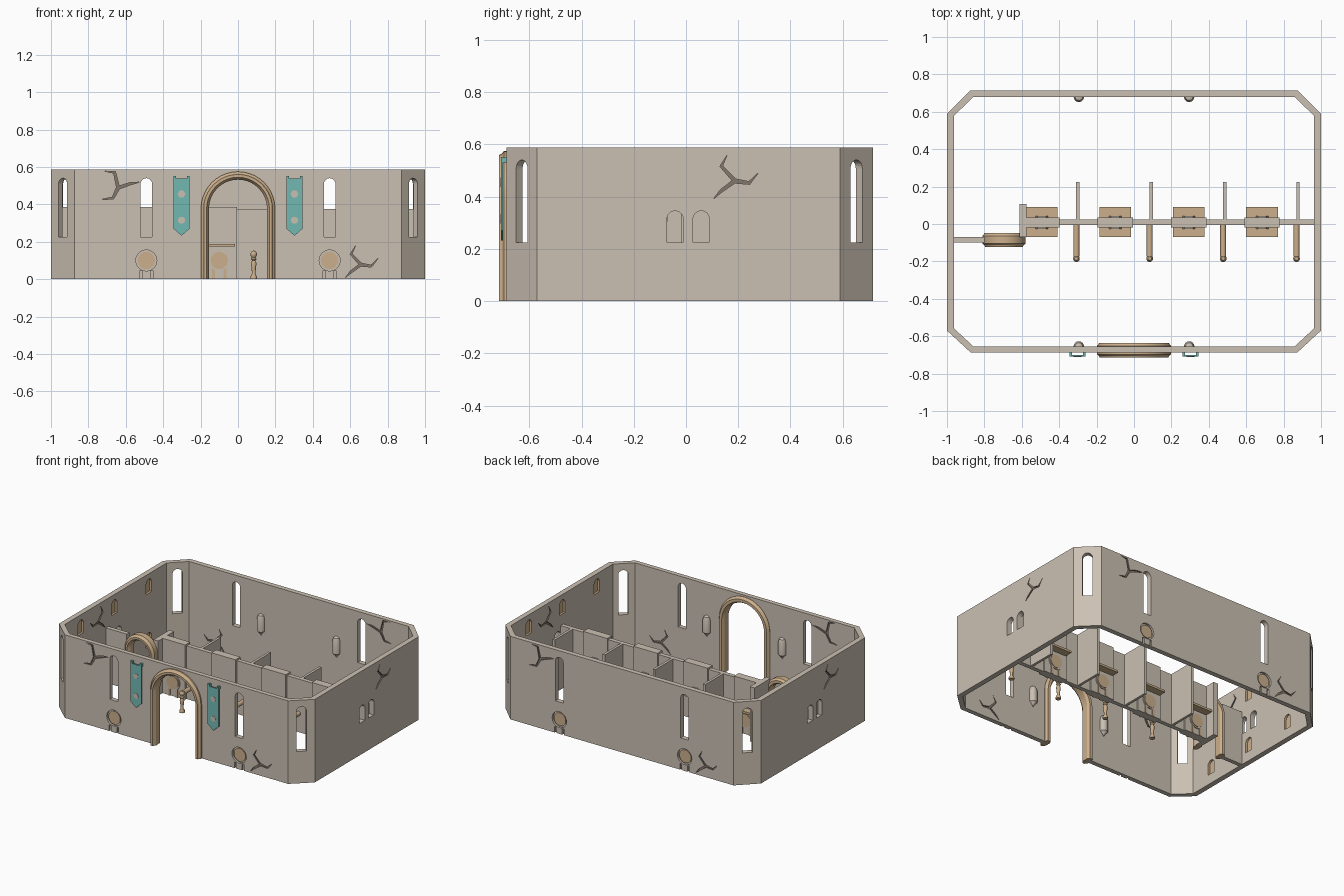
import bpy, bmesh, math
from mathutils import Vector, Matrix

if "Cube" in bpy.data.objects:
    bpy.data.objects.remove(bpy.data.objects["Cube"])


def mat(name, rgb):
    m = bpy.data.materials.new(name)
    m.diffuse_color = (*rgb, 1)
    m.use_nodes = True
    m.node_tree.nodes["Principled BSDF"].inputs["Base Color"].default_value = m.diffuse_color
    return m


STONE = mat("pale stone", (0.60, 0.53, 0.45))
CRACK = mat("dark crack", (0.22, 0.18, 0.15))
TAN = mat("tan trim", (0.60, 0.43, 0.26))
TEAL = mat("teal cloth", (0.17, 0.48, 0.45))
Z = Vector((0, 0, 1))


def finish(bm, name, mats, smooth=None):
    bmesh.ops.recalc_face_normals(bm, faces=bm.faces[:])
    me = bpy.data.meshes.new(name)
    bm.to_mesh(me)
    bm.free()
    for m in mats:
        me.materials.append(m)
    ob = bpy.data.objects.new(name, me)
    bpy.context.collection.objects.link(ob)
    if smooth:
        bpy.ops.object.select_all(action='DESELECT')
        ob.select_set(True)
        bpy.context.view_layer.objects.active = ob
        bpy.ops.object.shade_smooth_by_angle(angle=math.radians(smooth))
    return ob


def box(name, x0, x1, y0, y1, z0, z1, m):
    bm = bmesh.new()
    bmesh.ops.create_cube(bm, size=1)
    for v in bm.verts:
        v.co = Vector(((x0 + x1) / 2 + v.co.x * (x1 - x0), (y0 + y1) / 2 + v.co.y * (y1 - y0),
                       (z0 + z1) / 2 + v.co.z * (z1 - z0)))
    return finish(bm, name, [m])


def prism(bm, pts, frame, d0, d1, mi=0):
    """Extrude a 2D outline (along wall, height) between two depths along the wall normal."""
    o, u, n = frame
    a = [bm.verts.new(o + u * p[0] + Z * p[1] + n * d0) for p in pts]
    b = [bm.verts.new(o + u * p[0] + Z * p[1] + n * d1) for p in pts]
    k = len(pts)
    fs = [bm.faces.new(a), bm.faces.new(b[::-1])]
    fs += [bm.faces.new((a[i], b[i], b[(i + 1) % k], a[(i + 1) % k])) for i in range(k)]
    for f in fs:
        f.material_index = mi


def plate(name, pts, frame, d0, d1, m):
    bm = bmesh.new()
    prism(bm, pts, frame, d0, d1)
    return finish(bm, name, [m])


def arch(c, r, z0, z1, n=12):
    return [(c - r, z0), (c + r, z0)] + [
        (c + r * math.cos(math.pi * i / n), z1 - r + r * math.sin(math.pi * i / n)) for i in range(n + 1)]


def circle(c, z, r, n=24):
    return [(c + r * math.cos(2 * math.pi * i / n), z + r * math.sin(2 * math.pi * i / n)) for i in range(n)]


def rect(x0, x1, z0, z1):
    return [(x0, z0), (x1, z0), (x1, z1), (x0, z1)]


def crack(c, z, s=1.0, flip=1, rot=0.0, w=0.011):
    """Three bent, tapering arms."""
    arms = [((.057, -.008), (.095, .034)), ((-.05, .057), (-.027, .1)), ((-.05, -.038), (-.08, -.069))]
    dirs = [Vector(a[0]).normalized() for a in arms]
    pts = []
    for i, (mid, tip) in enumerate(arms):
        m, t = Vector(mid), Vector(tip)
        d = t.normalized()
        perp = Vector((d.y, -d.x)) * w / 2
        pts += [m + perp, t, m - perp, (dirs[i] + dirs[(i + 1) % 3]).normalized() * w * .8]
    R = Matrix.Rotation(rot, 2)
    pts = [R @ Vector((p.x * flip, p.y)) * s for p in pts]
    return [(c + p.x, z + p.y) for p in pts]


def fr(o, u, n):
    return Vector((*o, 0)), Vector((*u, 0)).normalized(), Vector((*n, 0)).normalized()


FRONT = fr((0, -.687), (1, 0), (0, -1))
BACK = fr((0, .715), (-1, 0), (0, 1))
RIGHT = fr((1, 0), (0, 1), (1, 0))
LEFT = fr((-1, 0), (0, -1), (-1, 0))

# Outer wall ring with chamfered corners
outer = [(-.873, -.687), (.873, -.687), (1, -.57), (1, .59), (.873, .715), (-.873, .715), (-1, .59), (-1, -.57)]
inner = [(-.858, -.655), (.858, -.655), (.963, -.558), (.963, .578), (.858, .68), (-.858, .68), (-.963, .578),
         (-.963, -.558)]
bm = bmesh.new()
rings = [[bm.verts.new((x, y, z)) for x, y in pl] for pl, z in
         ((outer, 0), (outer, .587), (inner, .587), (inner, 0))]
for a in range(4):
    for i in range(8):
        j = (i + 1) % 8
        r, s = rings[a], rings[(a + 1) % 4]
        bm.faces.new((r[i], r[j], s[j], s[i]))
wall = finish(bm, "outer_wall", [STONE, CRACK, TAN])

# Openings, portholes, cracks and niches
cb = bmesh.new()
for f, t in ((FRONT, .032), (BACK, .035)):
    for x in (-.49, .49):
        prism(cb, arch(x, .031, .225, .54), f, -.08, .05)
        prism(cb, circle(x, .1, .056), f, -.014, .05)
        for sx in (-.03, .03):
            prism(cb, rect(x + sx - .007, x + sx + .007, -.02, .043), f, -.012, .05)
    for c in (crack(-.64, .49, 1.1, -1, math.radians(55)), crack(.655, .078)):
        prism(cb, c, f, -.009, .03, 1)
        prism(cb, c, f, -t - .03, -t + .009, 1)
prism(cb, arch(0, .178, -.05, .555, 20), FRONT, -.08, .06)
for f in (RIGHT, LEFT):
    for y in (-.042, .058):
        prism(cb, arch(y, .031, .225, .345), f, -.08, .05)
    prism(cb, crack(.185, .46), f, -.009, .03, 1)
    prism(cb, crack(.185, .46), f, -.067, -.028, 1)
    for y in (-.38, .005, .38):
        for z in (.07, .45):
            prism(cb, arch(y, .03, z, z + .1), f, -.06, -.022, 2)
for i in (1, 3, 5, 7):
    p, q = Vector(outer[i]), Vector(outer[(i + 1) % 8])
    d = q - p
    prism(cb, arch(0, .032, .225, .54), fr((p + q) / 2, d, (d.y, -d.x)), -.08, .05)
cutter = finish(cb, "wall_cutter", [STONE, CRACK, TAN])
mod = wall.modifiers.new("openings", 'BOOLEAN')
mod.operation, mod.solver, mod.object = 'DIFFERENCE', 'EXACT', cutter
bpy.context.view_layer.objects.active = wall
bpy.ops.object.modifier_apply(modifier=mod.name)
bpy.data.objects.remove(cutter)

# Tan porthole discs
for side, f in (("front", FRONT), ("back", BACK)):
    for x in (-.49, .49):
        plate(side + "_porthole", circle(x, .1, .046), f, -.016, -.006, TAN)


# Moulded arch frames
def arch_frame(name, cx, y, r0, r1, hd, spring, n=20):
    w = r1 - r0
    sec = [(0, -.5), (.3, -1), (.65, -1), (.75, -.75), (1, -.55), (1, .55), (.7, 1), (.25, 1), (0, .6)]
    path = [(math.pi * i / n, spring) for i in range(n + 1)]
    path = [(0, 0)] + path + [(math.pi, 0)]
    bm = bmesh.new()
    loops = []
    for a, z in path:
        loops.append([bm.verts.new((cx + (r0 + w * s) * math.cos(a), y + hd * h, z + (r0 + w * s) * math.sin(a)))
                      for s, h in sec])
    k = len(sec)
    for A, B in zip(loops, loops[1:]):
        for i in range(k):
            bm.faces.new((A[i], A[(i + 1) % k], B[(i + 1) % k], B[i]))
    bm.faces.new(loops[0])
    bm.faces.new(loops[-1])
    finish(bm, name, [TAN], 25)


arch_frame("entrance_arch", 0, -.675, .155, .198, .04, .377)
arch_frame("inner_arch", -.695, -.085, .075, .115, .037, .295)

# Hanging banners with pale patches
for c in (-.302, .302):
    w = .043
    plate("banner", [(c - w, .27), (c, .232), (c + w, .27), (c + w, .552), (c + w - .014, .552), (c + w - .014, .537),
                     (c - w + .014, .537), (c - w + .014, .552), (c - w, .552)], FRONT, .013, .022, TEAL)
    for z in (.455, .315):
        plate("banner_patch", circle(c, z, .021, 6), FRONT, .021, .0235, STONE)
    for s in (-1, 1):
        e = c + s * (w - .007)
        plate("banner_bracket", rect(e - .006, e + .006, .53, .55), FRONT, -.003, .014, TEAL)


def lathe(name, prof, x, y, m, n=16):
    bm = bmesh.new()
    vs = [bm.verts.new((r, 0, z)) for r, z in prof]
    es = [bm.edges.new(p) for p in zip(vs, vs[1:])]
    bmesh.ops.spin(bm, geom=vs + es, cent=(0, 0, 0), axis=(0, 0, 1), angle=2 * math.pi, steps=n)
    bmesh.ops.remove_doubles(bm, verts=bm.verts[:], dist=1e-5)
    bmesh.ops.translate(bm, verts=bm.verts[:], vec=(x, y, 0))
    return finish(bm, name, [m], 35)


# Half-round wall sconces
for x in (-.295, .295):
    for y in (-.655, .68):
        lathe("wall_sconce", [(0, .215), (.012, .235), (.028, .25), (.028, .335), (.02, .36), (0, .37)], x, y, STONE)

# Middle partition, dividers, rails and posts
box("partition_wall", -.5, .97, -.005, .025, 0, .375, STONE)
box("partition_end", -.612, -.575, -.07, .108, 0, .387, STONE)
box("side_wall", -.97, -.8, -.1, -.07, 0, .387, STONE)
for x in (-.3, .092, .485, .877):
    box("divider", x - .009, x + .009, .02, .225, 0, .375, STONE)
    p = x - .008
    lathe("rail_post", [(0, 0), (.018, 0), (.018, .012), (.009, .03), (.012, .06), (.015, .085), (.009, .1),
                        (.016, .108), (.01, .116), (.018, .128), (.018, .138), (.01, .15), (0, .153)], p, -.185, TAN)
    bm = bmesh.new()
    bmesh.ops.create_cone(bm, cap_ends=True, segments=12, radius1=.016, radius2=.016, depth=.175,
                          matrix=Matrix.Translation((p, -.085, .132)) @ Matrix.Rotation(math.pi / 2, 4, 'X'))
    finish(bm, "hand_rail", [TAN], 40)

# Booths with counters, round plaques and short legs
for x in (-.493, -.1, .293, .685):
    box("booth", x - .094, x + .094, -.02, .035, 0, .387, STONE)
    box("booth_counter", x - .085, x + .085, -.07, .09, .174, .189, TAN)
    for f in (fr((x, -.02), (1, 0), (0, -1)), fr((x, .035), (-1, 0), (0, 1))):
        plate("counter_tray", [(-.033, .189), (.033, .189), (.022, .225), (-.022, .225)], f, -.002, .007, STONE)
        plate("plaque_ring", circle(0, .1, .055), f, -.002, .006, STONE)
        plate("round_plaque", circle(0, .1, .046), f, 0, .01, TAN)
        for s in (-.03, .03):
            plate("plaque_leg", rect(s - .008, s + .008, 0, .06), f, -.002, .005, TAN)
